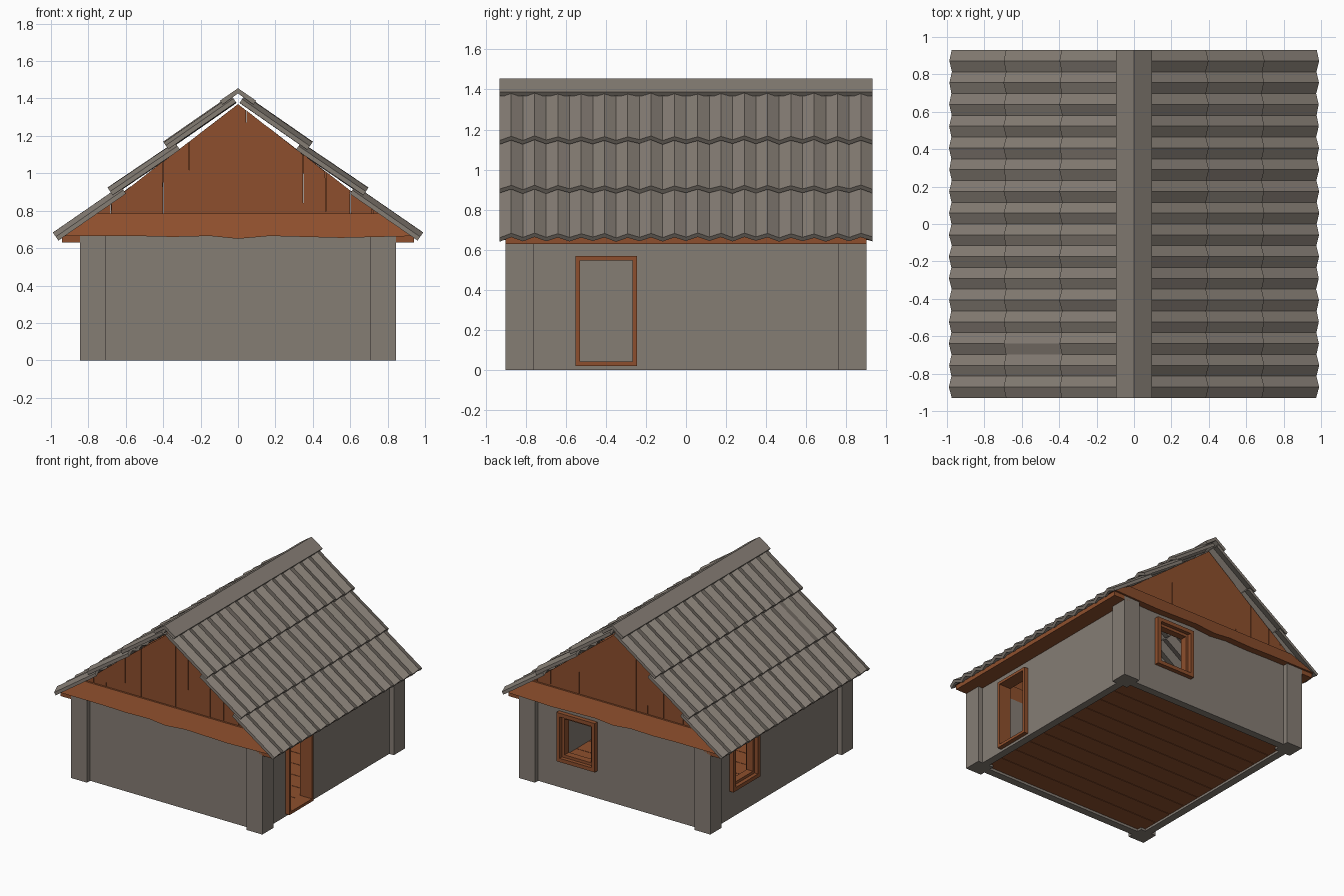
import bpy, bmesh, math, random
from mathutils import Vector

if "Cube" in bpy.data.objects:
    bpy.data.objects.remove(bpy.data.objects["Cube"])

random.seed(4)


def material(name, rgb):
    m = bpy.data.materials.new(name)
    m.diffuse_color = (*rgb, 1)
    m.use_nodes = True
    m.node_tree.nodes["Principled BSDF"].inputs["Base Color"].default_value = m.diffuse_color
    return m


STONE = material("grey stone", (0.235, 0.205, 0.175))
WOOD = material("red brown wood", (0.27, 0.078, 0.026))


def finish(name, bm, mat):
    bmesh.ops.recalc_face_normals(bm, faces=bm.faces)
    me = bpy.data.meshes.new(name)
    bm.to_mesh(me)
    bm.free()
    me.materials.append(mat)
    ob = bpy.data.objects.new(name, me)
    bpy.context.collection.objects.link(ob)
    return ob


def add_box(bm, lo, hi):
    vs = bmesh.ops.create_cube(bm, size=1)["verts"]
    for v in vs:
        v.co = Vector([(a + b) / 2 + c * (b - a) for a, b, c in zip(lo, hi, v.co)])


def box(name, lo, hi, mat):
    bm = bmesh.new()
    add_box(bm, lo, hi)
    return finish(name, bm, mat)


def add_prism(bm, pts, y0, y1):
    """Extrude an (x, z) outline along y."""
    face = bm.faces.new([bm.verts.new((x, y0, z)) for x, z in pts])
    ext = bmesh.ops.extrude_face_region(bm, geom=[face])["geom"]
    for v in ext:
        if isinstance(v, bmesh.types.BMVert):
            v.co.y = y1


def cut(ob, lo, hi):
    """Cut a box-shaped opening out of a wall."""
    cutter = box("cutter", lo, hi, STONE)
    cutter.hide_render = True
    mod = ob.modifiers.new("opening", 'BOOLEAN')
    mod.operation = 'DIFFERENCE'
    mod.solver = 'EXACT'
    mod.object = cutter
    bpy.context.view_layer.objects.active = ob
    bpy.ops.object.modifier_apply(modifier=mod.name)
    bpy.data.objects.remove(cutter)


def frame(name, axis, side, u0, u1, z0, z1, d0, d1, t):
    """Four bars around an opening; axis is the wall's normal direction."""
    bm = bmesh.new()
    d0, d1 = sorted((side * d0, side * d1))
    for a, b, c, d in ((u0, u0 + t, z0, z1), (u1 - t, u1, z0, z1),
                       (u0 + t, u1 - t, z0, z0 + t), (u0 + t, u1 - t, z1 - t, z1)):
        if axis == 'x':
            add_box(bm, (d0, a, c), (d1, b, d))
        else:
            add_box(bm, (a, d0, c), (b, d1, d))
    return finish(name, bm, WOOD)


# Corner posts
for sx in (-1, 1):
    for sy in (-1, 1):
        xs, ys = sorted((sx * 0.705, sx * 0.845)), sorted((sy * 0.76, sy * 0.9))
        box("corner_post", (xs[0], ys[0], 0), (xs[1], ys[1], 0.672), STONE)

# Walls with door and window openings
box("front_wall", (-0.75, -0.86, 0), (0.75, -0.8, 0.672), STONE)
back = box("back_wall", (-0.75, 0.8, 0), (0.75, 0.86, 0.672), STONE)
right = box("right_wall", (0.745, -0.8, 0), (0.805, 0.8, 0.672), STONE)
left = box("left_wall", (-0.805, -0.8, 0), (-0.745, 0.8, 0.672), STONE)
cut(back, (0.2, 0.7, 0.24), (0.5, 1, 0.59))
cut(left, (-0.9, 0.28, 0.24), (-0.7, 0.58, 0.59))
cut(right, (0.7, -0.535, 0.03), (0.9, -0.26, 0.555))

# Door and window frames
frame("door_frame", 'x', 1, -0.55, -0.245, 0.02, 0.57, 0.735, 0.84, 0.022)
frame("back_window_frame", 'y', 1, 0.18, 0.52, 0.22, 0.61, 0.79, 0.895, 0.03)
frame("back_window_sash", 'y', 1, 0.21, 0.49, 0.25, 0.58, 0.81, 0.865, 0.022)
frame("left_window_frame", 'x', -1, 0.26, 0.6, 0.22, 0.61, 0.735, 0.84, 0.03)
frame("left_window_sash", 'x', -1, 0.29, 0.57, 0.25, 0.58, 0.755, 0.81, 0.022)

# Floor planks
bm = bmesh.new()
for i in range(10):
    y = -0.8 + i * 0.16
    add_box(bm, (-0.747, y + 0.002, 0.018), (0.747, y + 0.158, 0.04))
finish("floor_planks", bm, WOOD)

# Eave boards along both long sides
for s in (-1, 1):
    xs = sorted((s * 0.79, s * 0.94))
    box("eave_board", (xs[0], -0.9, 0.63), (xs[1], 0.9, 0.665), WOOD)


def gable_z(x):
    return 1.37 - 0.77 * abs(x)


# Gable planks and sloping skirt beams, front and back
edges = [-0.84, -0.68, -0.57, -0.4, -0.26, -0.155, 0.045, 0.155, 0.35, 0.47, 0.6, 0.72, 0.84]
for s, side in ((-1, "front"), (1, "back")):
    bm = bmesh.new()
    for a, b in zip(edges, edges[1:]):
        g = [random.choice((0, 0, 0.001, 0.004)) for _ in range(4)]
        zb = 0.74
        top = [(b - g[1], gable_z(b)), (a + g[0], gable_z(a))]
        if a < 0 < b:
            top.insert(1, (0, gable_z(0)))
        add_prism(bm, [(a + g[2], zb), (b - g[3], zb)] + top, s * 0.85, s * 0.825)
    finish(side + "_gable_planks", bm, WOOD)

    bm = bmesh.new()
    low = [(-0.95, 0.665), (-0.55, 0.665), (-0.35, 0.66), (-0.15, 0.665), (0, 0.65),
           (0.17, 0.665), (0.55, 0.655), (0.95, 0.665)]
    add_prism(bm, low + [(0.77, 0.785), (-0.77, 0.785)], s * 0.915, s * 0.8)
    for v in bm.verts:
        if v.co.z > 0.75 and abs(v.co.y) > 0.85:
            v.co.y = s * 0.865
    finish(side + "_gable_beam", bm, WOOD)

# Corrugated roof rows: folded sheets running down each slope
ROWS = [((0.03, 1.408), (0.392, 1.157)), ((0.33, 1.155), (0.69, 0.912)), ((0.62, 0.922), (0.982, 0.672))]
N = 32
for s in (-1, 1):
    for r, (p, q) in enumerate(ROWS):
        d = Vector((q[0] - p[0], 0, q[1] - p[1])).normalized()
        n = Vector((-d.z, 0, d.x))
        bm = bmesh.new()
        rings = []
        for i in range(N + 1):
            y = -0.93 + 1.86 * i / N
            off = (0.013 if i % 2 else -0.013) * random.uniform(0.6, 1.15)
            ring = []
            for (x, z), t in ((p, 0), (q, 0), (q, -0.024), (p, -0.024)):
                c = Vector((x, y, z)) + n * (off + t)
                ring.append(bm.verts.new((s * c.x, c.y, c.z)))
            rings.append(ring)
        for a, b in zip(rings, rings[1:]):
            for k in range(4):
                bm.faces.new((a[k], a[(k + 1) % 4], b[(k + 1) % 4], b[k]))
        bm.faces.new(rings[0])
        bm.faces.new(rings[-1])
        finish("roof_row_%d" % (r + 1), bm, STONE)

# Ridge cap
bm = bmesh.new()
add_prism(bm, [(0, 1.455), (0.097, 1.388), (0.082, 1.368), (0, 1.427),
               (-0.082, 1.368), (-0.097, 1.388)], -0.93, 0.93)
finish("ridge_cap", bm, STONE)
